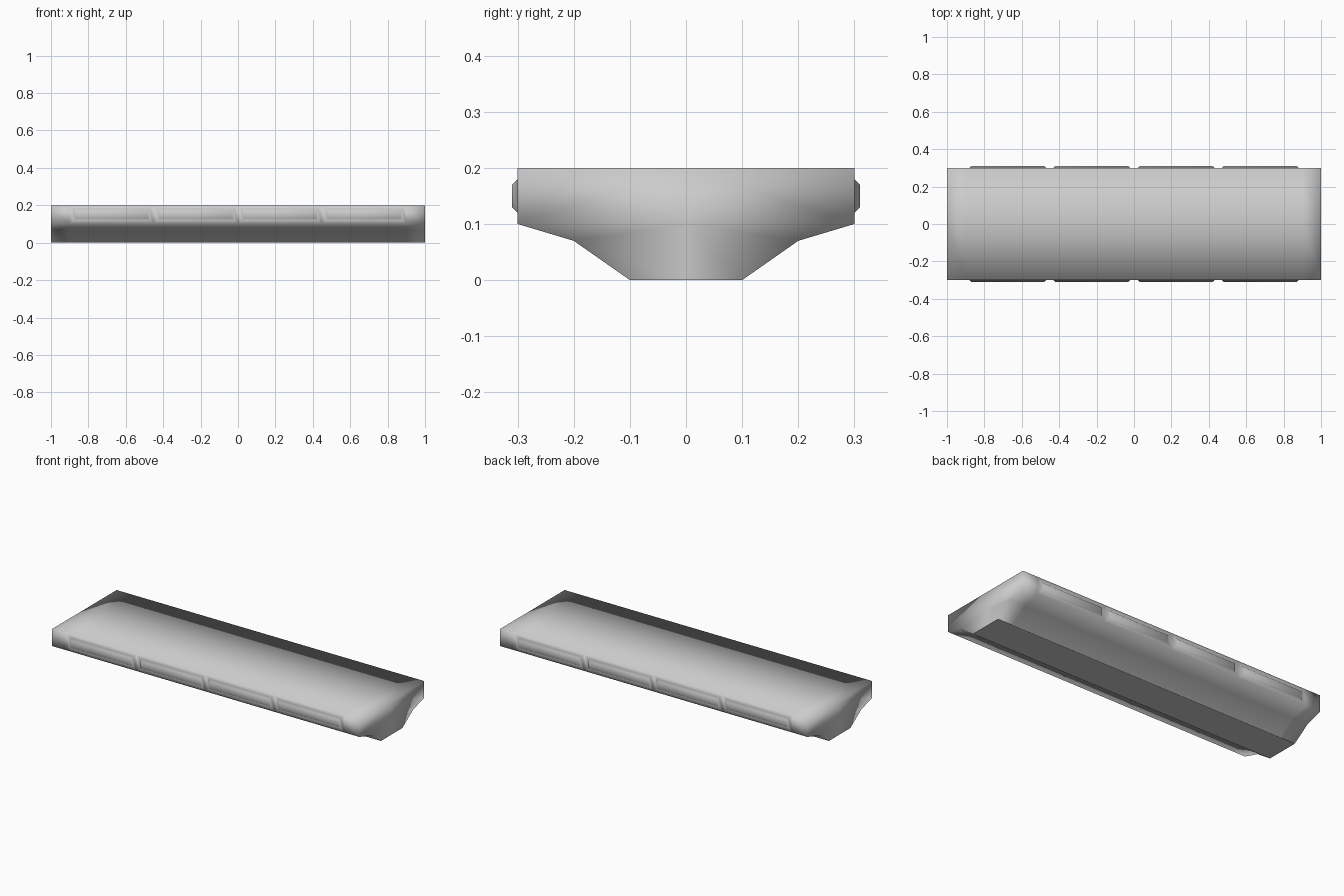
import bpy
import bmesh

if "Cube" in bpy.data.objects:
    bpy.data.objects.remove(bpy.data.objects["Cube"])

# Cross-section (y, z): half profile, mirrored into a full closed loop
half = [(0.1, 0.0), (0.2, 0.07), (0.3, 0.1), (0.3, 0.2)]
loop = ([(0.0, 0.0)] + half + [(0.0, 0.2)]
        + [(-y, z) for y, z in reversed(half)])
stations = [-1.0, -0.9, -0.45, 0.0, 0.45, 0.9, 1.0]
n = len(loop)

bm = bmesh.new()
rings = [[bm.verts.new((x, y, z)) for y, z in loop] for x in stations]

# Long body skin
for a, b in zip(rings, rings[1:]):
    for i in range(n):
        j = (i + 1) % n
        bm.faces.new((a[i], a[j], b[j], b[i]))

# End caps: two upper halves and two lower halves around a centre point
for ring, x in ((rings[0], -1.0), (rings[-1], 1.0)):
    c = bm.verts.new((x, 0.0, 0.1))
    for ids in ((0, 1, 2, 3), (3, 4, 5), (5, 6, 7), (7, 8, 9, 0)):
        bm.faces.new([ring[i] for i in ids] + [c])

bmesh.ops.recalc_face_normals(bm, faces=bm.faces[:])
bm.normal_update()

# Raised panels: four on each vertical side
panels = [f for f in bm.faces
          if abs(f.normal.y) > 0.99 and abs(f.calc_center_median().x) < 0.9]
bmesh.ops.inset_individual(bm, faces=panels, thickness=0.02, depth=0.0,
                           use_even_offset=True)
bm.normal_update()
bmesh.ops.inset_individual(bm, faces=panels, thickness=0.01, depth=0.01,
                           use_even_offset=True)
bm.normal_update()

# Smooth shading everywhere, with a crisp flat underside
for f in bm.faces:
    f.smooth = True
for e in bm.edges:
    under = [f.normal.z < -0.99 for f in e.link_faces]
    if any(under) and not all(under):
        e.smooth = False

mesh = bpy.data.meshes.new("panelled_beam")
bm.to_mesh(mesh)
bm.free()
bpy.context.collection.objects.link(bpy.data.objects.new("panelled_beam", mesh))
